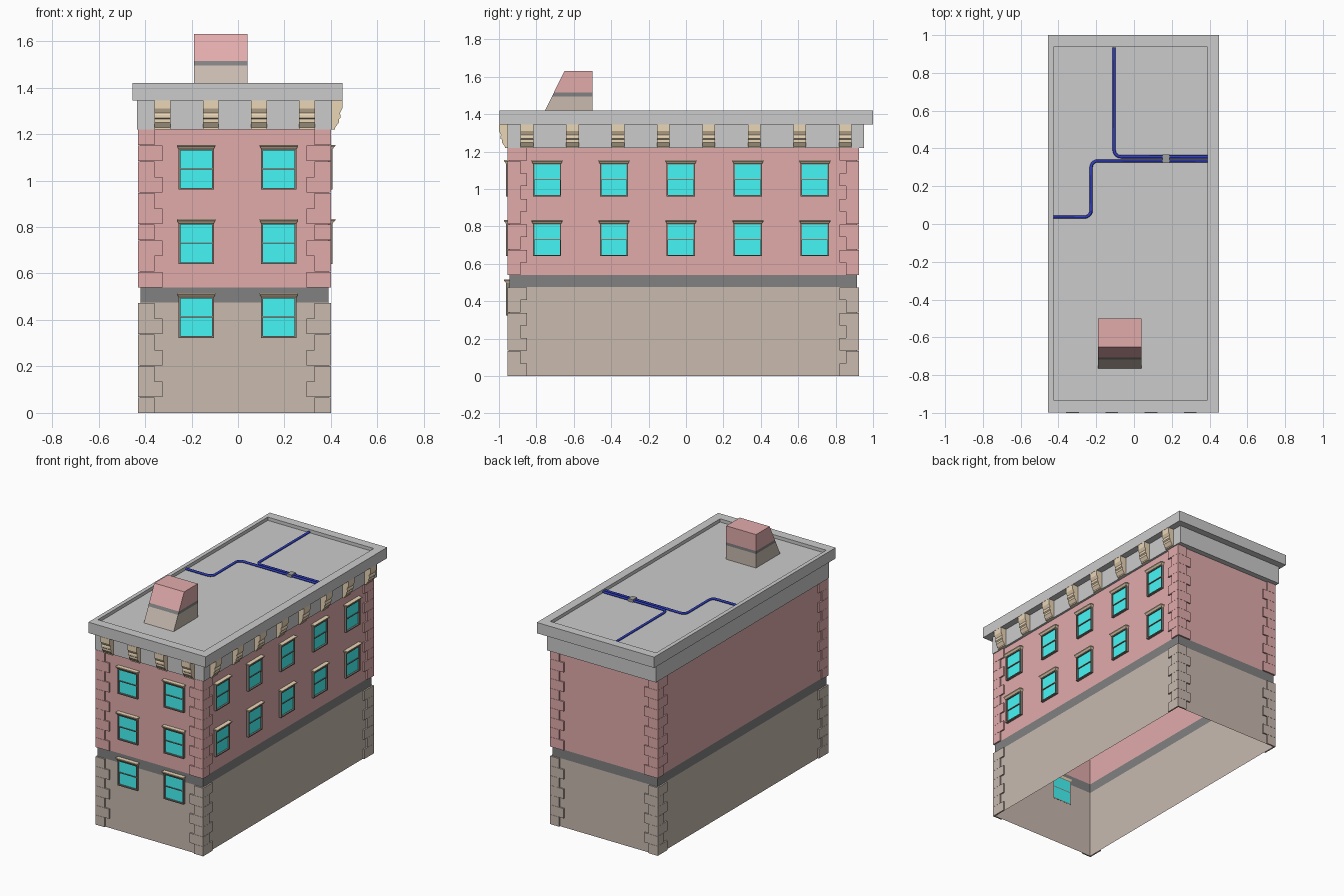
import bpy, bmesh, math
from mathutils import Matrix, Vector

if "Cube" in bpy.data.objects:
    bpy.data.objects.remove(bpy.data.objects["Cube"])


def material(name, rgb):
    m = bpy.data.materials.new(name)
    m.diffuse_color = (*rgb, 1)
    m.use_nodes = True
    m.node_tree.nodes["Principled BSDF"].inputs["Base Color"].default_value = m.diffuse_color
    return m


RED = material("red_brick", (0.76, 0.41, 0.41))
BROWN = material("brown_stone", (0.58, 0.49, 0.43))
DARK = material("dark_band", (0.22, 0.22, 0.22))
FRAME = material("frame_dark", (0.24, 0.21, 0.18))
CYAN = material("glass_cyan", (0.06, 0.92, 0.92))
TAN = material("tan_stone", (0.82, 0.67, 0.47))
BLUE = material("pipe_blue", (0.03, 0.05, 0.55))
GREY = material("clamp_grey", (0.35, 0.35, 0.35))


def rect(x0, x1, y0, y1, z):
    return [(x0, y0, z), (x1, y0, z), (x1, y1, z), (x0, y1, z)]


def loft(bm, rings, caps=(True, True)):
    """Join equal-sized rings of points with quads, optionally capping the ends."""
    vs = [[bm.verts.new(p) for p in r] for r in rings]
    n = len(vs[0])
    for a, b in zip(vs, vs[1:]):
        for i in range(n):
            j = (i + 1) % n
            bm.faces.new((a[i], a[j], b[j], b[i]))
    if caps[0]:
        bm.faces.new(vs[0][::-1])
    if caps[1]:
        bm.faces.new(vs[-1])


def box(bm, x0, x1, y0, y1, z0, z1):
    loft(bm, [rect(x0, x1, y0, y1, z0), rect(x0, x1, y0, y1, z1)])


def to_mesh(name, bm, mat=None, fix=False):
    if fix:
        bmesh.ops.recalc_face_normals(bm, faces=bm.faces)
    me = bpy.data.meshes.new(name)
    bm.to_mesh(me)
    bm.free()
    if mat:
        me.materials.append(mat)
    return me


def place(name, me, matrix=Matrix()):
    ob = bpy.data.objects.new(name, me)
    bpy.context.collection.objects.link(ob)
    ob.matrix_world = matrix
    return ob


def solid(name, rings, mat=None, caps=(True, True)):
    bm = bmesh.new()
    loft(bm, rings, caps)
    return place(name, to_mesh(name, bm, mat))


# Walls: open tubes stacked in three colours
X0, X1, Y0, Y1 = -0.42, 0.39, -0.945, 0.915
Z = [0, 0.475, 0.54, 1.22]
for name, z0, z1, mat in (("lower_wall", Z[0], Z[1], BROWN),
                          ("wall_band", Z[1], Z[2], DARK),
                          ("upper_wall", Z[2], Z[3], RED)):
    solid(name, [rect(X0, X1, Y0, Y1, z0), rect(X0, X1, Y0, Y1, z1)], mat, (False, False))

# Corner quoins: L-shaped blocks, alternating long and short
for name, z0, z1, count, first, mat in (("lower_quoins", Z[0], Z[1], 7, 1, BROWN),
                                        ("upper_quoins", Z[2], Z[3], 10, 0, RED)):
    bm = bmesh.new()
    h = (z1 - z0) / count
    t = 0.01
    for cx, sx in ((X0 - t, 1), (X1 + t, -1)):
        for cy, sy in ((Y0 - t, 1), (Y1 + t, -1)):
            for k in range(count):
                a, b = (0.105, 0.07) if (k + first) % 2 == 0 else (0.07, 0.105)
                ell = [(0, 0), (a, 0), (a, t), (t, t), (t, b), (0, b)]
                loft(bm, [[(cx + sx * u, cy + sy * v, z) for u, v in ell]
                          for z in (z0 + k * h, z0 + k * h + h - 0.001)])
    place(name, to_mesh(name, bm, mat, True))

# Frieze and cornice slab with the sunken roof
FX0, FX1, FY0, FY1 = -0.435, 0.405, -0.955, 0.953
ROOF = 1.397
solid("frieze", [rect(FX0, FX1, FY0, FY1, 1.22), rect(FX0, FX1, FY0, FY1, 1.346)])
inner = (-0.427, 0.39, -0.933, 0.938)
solid("cornice_and_roof", [rect(-0.455, 0.45, -0.998, 1, 1.345), rect(-0.455, 0.45, -0.998, 1, 1.42),
                           rect(*inner, 1.42), rect(*inner, ROOF)])


def front(x, y, z):
    return Matrix.Translation((x, y, z))


def right(x, y, z):
    return Matrix.Translation((x, y, z)) @ Matrix.Rotation(math.pi / 2, 4, 'Z')


# Cornice brackets: stepped profile (outward, height)
profile = [(-0.003, 0.125), (0.045, 0.125), (0.045, 0.09), (0.034, 0.07), (0.037, 0.062),
           (0.037, 0.05), (0.03, 0.044), (0.03, 0.03), (0.014, 0.008), (0.014, 0), (-0.003, 0)]
bm = bmesh.new()
loft(bm, [[(u, -o, z) for o, z in profile] for u in (-0.034, 0.034)])
bracket = to_mesh("bracket", bm, TAN, True)
for i in range(4):
    place(f"front_bracket_{i + 1}", bracket, front(-0.325 + 0.2075 * i, FY0, 1.22))
for i in range(8):
    place(f"side_bracket_{i + 1}", bracket, right(FX1 - 0.001, -0.85 + 0.243 * i, 1.22))

# Window parts, shared by all windows (outward is -y)
bm = bmesh.new()
W, H, D = 0.076, 0.175, 0.017
for s in (-1, 1):
    box(bm, *sorted((s * W, s * (W - 0.008))), -D, 0.001, 0, H)
box(bm, -W + 0.008, W - 0.008, -D, 0.001, 0, 0.007)
box(bm, -W + 0.008, W - 0.008, -D, 0.001, H - 0.006, H)
box(bm, -W + 0.008, W - 0.008, -0.013, 0.001, 0.087, 0.093)
frame = to_mesh("window_frame", bm, FRAME)

bm = bmesh.new()
box(bm, -W + 0.008, W - 0.008, -0.005, 0.001, 0.007, 0.087)
box(bm, -W + 0.008, W - 0.008, -0.009, 0.001, 0.093, H - 0.006)
glass = to_mesh("window_glass", bm, CYAN)

bm = bmesh.new()
loft(bm, [rect(-W, W, -0.018, 0.001, H), rect(-0.08, 0.08, -0.024, 0.001, H + 0.008),
          rect(-0.083, 0.083, -0.029, 0.001, H + 0.012), rect(-0.083, 0.083, -0.029, 0.001, H + 0.018)])
lintel = to_mesh("window_lintel", bm, TAN)

spots = [("front", front(x, Y0, z)) for z in (0.323, 0.641, 0.961) for x in (-0.18, 0.176)]
spots += [("side", right(X1, -0.743 + 0.358 * i, z)) for z in (0.641, 0.961) for i in range(5)]
for n, (side, mx) in enumerate(spots, 1):
    for part, me in (("frame", frame), ("glass", glass), ("lintel", lintel)):
        place(f"{side}_window_{part}_{n}", me, mx)


# Rooftop stair housing with sloped front, in three colours
def housing_ring(z):
    return rect(-0.19, 0.04, -0.65 - 0.495 * (1.63 - z), -0.5, z)


solid("housing_base", [housing_ring(ROOF), housing_ring(1.495)], BROWN, (False, False))
solid("housing_band", [housing_ring(1.495), housing_ring(1.515)], DARK, (False, False))
solid("housing_top", [housing_ring(1.515), housing_ring(1.63)], RED, (False, True))


# Roof pipes: rounded-corner paths swept with a round section
def pipe(name, pts, r=0.035):
    pts = [Vector((x, y, ROOF + 0.007)) for x, y in pts]
    path = [pts[0]]
    for a, p, b in zip(pts, pts[1:], pts[2:]):
        s, e = p + (a - p).normalized() * r, p + (b - p).normalized() * r
        c = s + e - p
        for k in range(6):
            t = k / 5 * math.pi / 2
            path.append(c + (s - c) * math.cos(t) + (e - c) * math.sin(t))
    path.append(pts[-1])
    cu = bpy.data.curves.new(name, 'CURVE')
    cu.dimensions = '3D'
    cu.bevel_depth = 0.008
    cu.bevel_resolution = 1
    sp = cu.splines.new('POLY')
    sp.points.add(len(path) - 1)
    for q, v in zip(sp.points, path):
        q.co = (*v, 1)
    cu.materials.append(BLUE)
    ob = place(name, cu)
    bpy.ops.object.select_all(action='DESELECT')
    ob.select_set(True)
    bpy.context.view_layer.objects.active = ob
    bpy.ops.object.convert(target='MESH')


pipe("roof_pipe_back", [(-0.105, 0.935), (-0.105, 0.356), (0.39, 0.356)])
pipe("roof_pipe_left", [(-0.425, 0.037), (-0.227, 0.037), (-0.227, 0.334), (0.39, 0.334)])
solid("pipe_clamp", [rect(0.152, 0.188, 0.322, 0.368, z) for z in (ROOF, ROOF + 0.019)], GREY)
